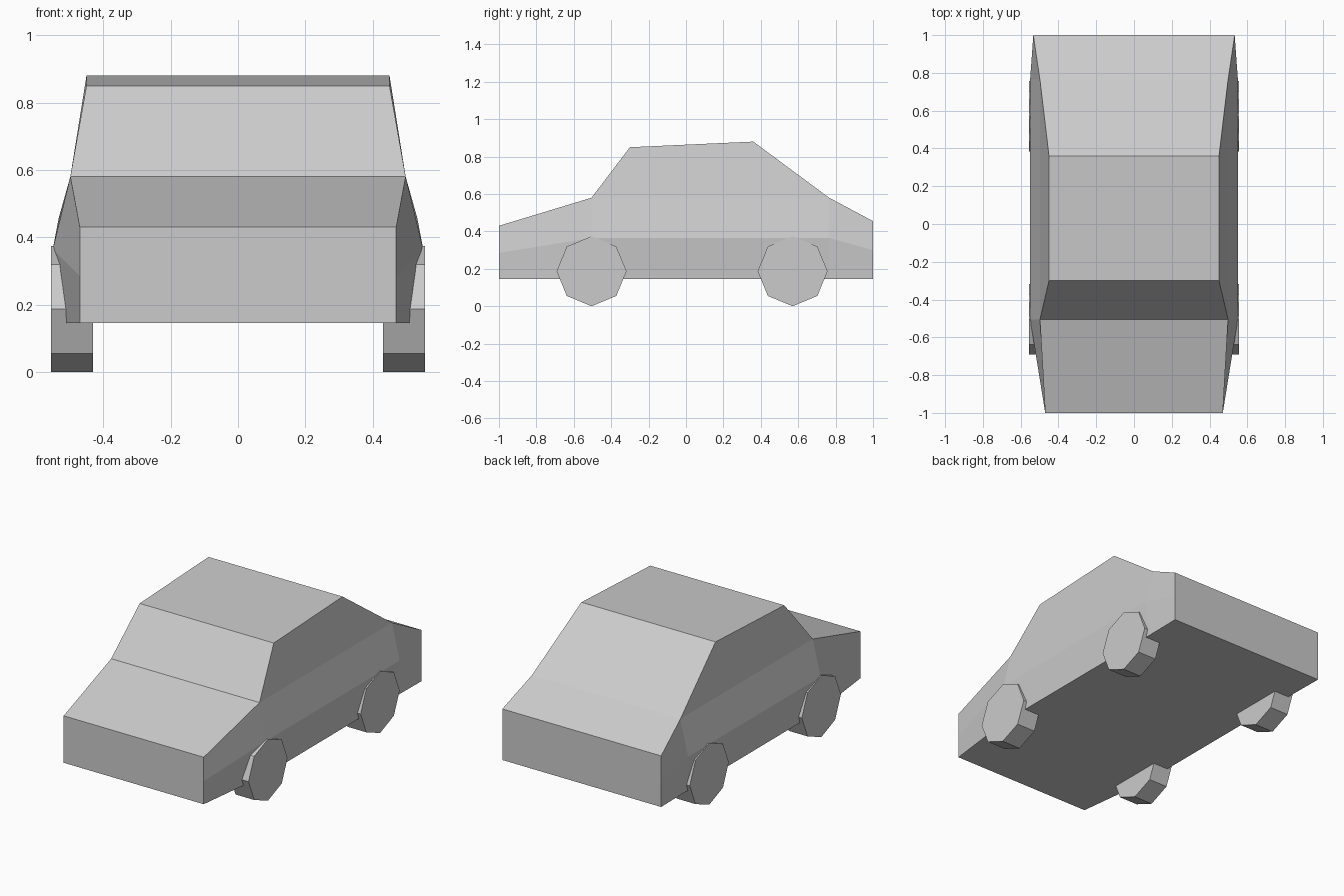
import bpy, bmesh, math
from mathutils import Matrix

cube = bpy.data.objects.get("Cube")
if cube:
    bpy.data.objects.remove(cube, do_unlink=True)

grey = bpy.data.materials.new("plain_grey")
grey.use_nodes = True
colour = (0.6, 0.6, 0.6, 1)
grey.diffuse_color = colour
grey.node_tree.nodes["Principled BSDF"].inputs["Base Color"].default_value = colour


def finish(bm, name):
    bmesh.ops.recalc_face_normals(bm, faces=bm.faces)
    mesh = bpy.data.meshes.new(name)
    bm.to_mesh(mesh)
    bm.free()
    mesh.materials.append(grey)
    obj = bpy.data.objects.new(name, mesh)
    bpy.context.collection.objects.link(obj)
    return obj


# Body: stations from nose to tail, each (y, [(half width, z) for sill, waist, belt])
SILL = 0.145
stations = [
    (-1.0, [(0.47, SILL), (0.47, 0.285), (0.47, 0.43)]),
    (-0.505, [(0.53, SILL), (0.55, 0.365), (0.498, 0.58)]),
    (0.765, [(0.53, SILL), (0.55, 0.365), (0.498, 0.58)]),
    (1.0, [(0.533, SILL), (0.533, 0.30), (0.533, 0.455)]),
]
bm = bmesh.new()
rings = []
for y, section in stations:
    left = [bm.verts.new((x, y, z)) for x, z in section]
    right = [bm.verts.new((-x, y, z)) for x, z in section]
    rings.append((left, right))

for (l0, r0), (l1, r1) in zip(rings, rings[1:]):
    for a, b in ((l0, l1), (r0, r1)):
        for i in range(2):
            bm.faces.new((a[i], b[i], b[i + 1], a[i + 1]))
    bm.faces.new((l0[0], r0[0], r1[0], l1[0]))  # floor
for left, right in (rings[0], rings[-1]):       # nose and tail
    bm.faces.new(left + right[::-1])

# Cabin: roof corners over the belt line
roof = [[bm.verts.new((s * 0.45, y, z)) for s in (1, -1)]
        for y, z in ((-0.3, 0.85), (0.36, 0.88))]
belt = [(left[2], right[2]) for left, right in rings]
outline = [belt[0], belt[1], roof[0], roof[1], belt[2], belt[3]]
for (a, b), (c, d) in zip(outline, outline[1:]):  # bonnet, windscreen, roof, hatch, boot
    bm.faces.new((a, b, d, c))
for s in (0, 1):
    bm.faces.new((belt[1][s], roof[0][s], roof[1][s], belt[2][s]))
finish(bm, "car_body")

# Wheels: eight-sided discs with a corner pointing up
for end, y in (("front", -0.505), ("rear", 0.57)):
    for side, s in (("left", 1), ("right", -1)):
        bm = bmesh.new()
        bmesh.ops.create_cone(bm, cap_ends=True, segments=8,
                              radius1=0.187, radius2=0.187, depth=0.125)
        bm.transform(Matrix.Rotation(math.pi / 2, 4, "Y"))
        wheel = finish(bm, f"{end}_{side}_wheel")
        wheel.location = (s * 0.4925, y, 0.187)
